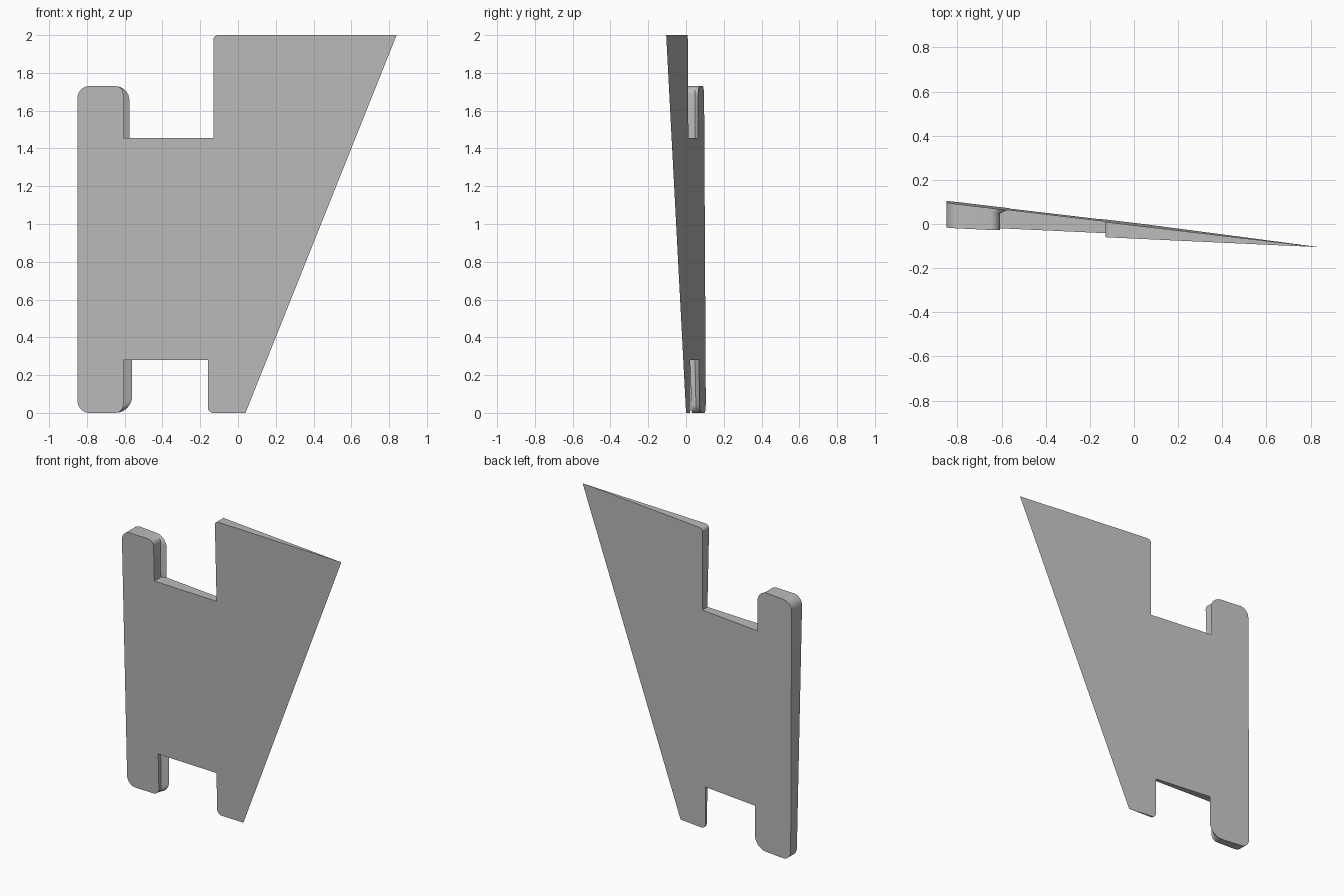
import bpy, bmesh, math

cube = bpy.data.objects.get("Cube")
if cube:
    bpy.data.objects.remove(cube, do_unlink=True)

mat = bpy.data.materials.new("plain grey")
mat.use_nodes = True
GREY = (0.5, 0.5, 0.5, 1.0)
mat.diffuse_color = GREY
mat.node_tree.nodes["Principled BSDF"].inputs["Base Color"].default_value = GREY

WALL = -0.607                       # inner side of the post
LIP_TOP, LIP_LOW = -0.575, -0.56    # flared rear edge of the post


def front_y(x, z):
    return 0.002 - 0.046 * x - 0.034 * z


def back_y(x, z):
    return 0.005 - 0.118 * x - 0.0055 * z


def corner(cx, cz, rx, rz, start, n=8):
    """Clockwise quarter arc from the given angle in degrees."""
    angles = [math.radians(start - 90 * i / n) for i in range(n + 1)]
    return [(cx + rx * math.cos(a), cz + rz * math.sin(a)) for a in angles]


def outline(top_x, low_x):
    """Clockwise plate outline; the post's inner side is at top_x and low_x."""
    rt, rl = top_x + 0.65, low_x + 0.65
    pts = corner(-0.787, 1.667, 0.063, 0.063, 180)
    pts += corner(-0.65, 1.73 - rt, rt, rt, 90)
    pts += [(top_x, 1.455), (-0.13, 1.455)]
    pts += corner(-0.105, 1.975, 0.025, 0.025, 180)
    pts += [(0.84, 2.0), (0.04, 0.0)]
    pts += corner(-0.13, 0.03, 0.03, 0.03, 270)
    pts += [(-0.16, 0.28), (low_x, 0.28)]
    pts += corner(-0.65, rl, rl, rl, 0)
    pts += corner(-0.787, 0.063, 0.063, 0.063, 270)
    return pts


# Tapered plate: front, middle and back outlines joined by side walls
bm = bmesh.new()
inner, outer = outline(WALL, WALL), outline(LIP_TOP, LIP_LOW)
front = [bm.verts.new((x, front_y(x, z), z)) for x, z in inner]
middle = []
for x, z in inner:
    f, b = front_y(x, z), back_y(x, z)
    depth = 0.02 if z > 1 else 0.034      # thickness of the flared lip
    middle.append(bm.verts.new((x, max(b - depth, (f + b) / 2), z)))
back = [bm.verts.new((x, back_y(x, z), z)) for x, z in outer]

bm.faces.new(front)
bm.faces.new(back[::-1])
n = len(front)
for a, b in ((front, middle), (middle, back)):
    for i in range(n):
        j = (i + 1) % n
        bm.faces.new((a[i], b[i], b[j], a[j]))

# Close the knife edge where front and back meet
bmesh.ops.remove_doubles(bm, verts=bm.verts, dist=0.001)
bmesh.ops.recalc_face_normals(bm, faces=bm.faces)
mesh = bpy.data.meshes.new("tapered_plate")
bm.to_mesh(mesh)
bm.free()
mesh.materials.append(mat)
plate = bpy.data.objects.new("tapered_plate", mesh)
bpy.context.collection.objects.link(plate)

bpy.ops.object.select_all(action='DESELECT')
plate.select_set(True)
bpy.context.view_layer.objects.active = plate
bpy.ops.object.shade_smooth_by_angle(angle=math.radians(25))
